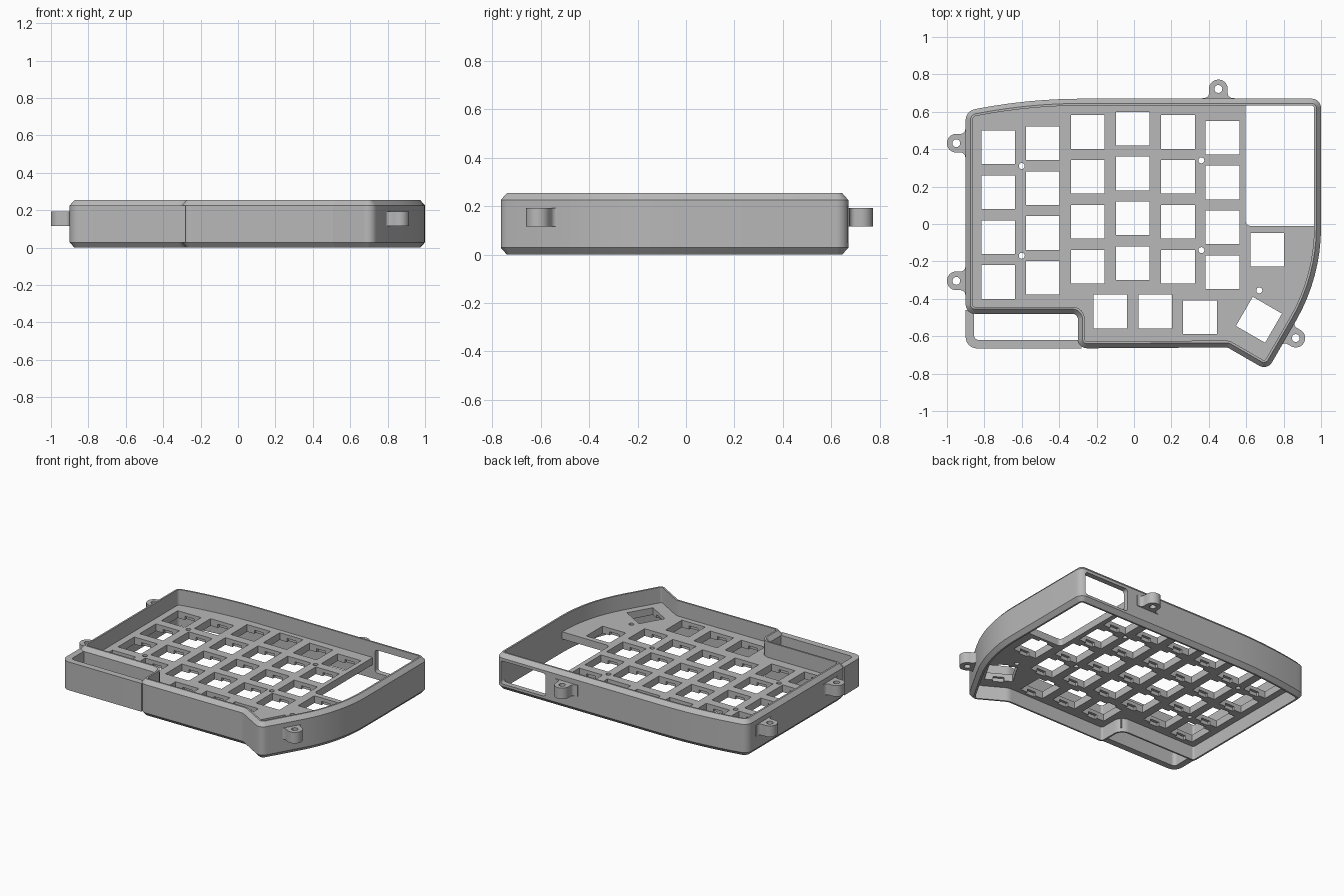
import bpy, bmesh, math
from mathutils import Vector, Matrix

if "Cube" in bpy.data.objects:
    bpy.data.objects.remove(bpy.data.objects["Cube"])

GREY = (0.48, 0.48, 0.48, 1)
mat = bpy.data.materials.new("plain grey plastic")
mat.diffuse_color = GREY
mat.use_nodes = True
mat.node_tree.nodes["Principled BSDF"].inputs["Base Color"].default_value = GREY


def rounded(corners, segs=8):
    """Outline through (x, y, radius) corners with arcs at each one."""
    out = []
    n = len(corners)
    for i, (x, y, r) in enumerate(corners):
        p = Vector((x, y))
        a = (Vector(corners[i - 1][:2]) - p).normalized()
        b = (Vector(corners[(i + 1) % n][:2]) - p).normalized()
        if r == 0:
            out.append(p)
            continue
        half = a.angle(b) / 2
        mid = p + (a + b).normalized() * (r / math.sin(half))
        start = p + a * (r / math.tan(half)) - mid
        end = p + b * (r / math.tan(half)) - mid
        turn = math.atan2(start.x * end.y - start.y * end.x, start.dot(end))
        for k in range(segs + 1):
            out.append(mid + Matrix.Rotation(turn * k / segs, 2) @ start)
    return out


def inset(pts, d):
    """Move a counter-clockwise outline inward by d."""
    out = []
    for i, p in enumerate(pts):
        e1 = (p - pts[i - 1]).normalized()
        e2 = (pts[(i + 1) % len(pts)] - p).normalized()
        n1, n2 = Vector((-e1.y, e1.x)), Vector((-e2.y, e2.x))
        out.append(p + (n1 + n2) * (d / (1 + n1.dot(n2))))
    return out


def place(pts, x, y, angle=0):
    rot = Matrix.Rotation(angle, 2)
    return [rot @ Vector(p) + Vector((x, y)) for p in pts]


def circle(r, n=24):
    return [Vector((r * math.cos(math.tau * k / n), r * math.sin(math.tau * k / n)))
            for k in range(n)]


def add_object(name, mesh):
    ob = bpy.data.objects.new(name, mesh)
    bpy.context.collection.objects.link(ob)
    mesh.materials.clear()
    mesh.materials.append(mat)
    return ob


def flat_part(name, loops, z0, z1):
    """Extrude a filled outline; the further loops are holes."""
    cu = bpy.data.curves.new(name, 'CURVE')
    cu.dimensions = '2D'
    cu.fill_mode = 'BOTH'
    cu.extrude = (z1 - z0) / 2
    for loop in loops:
        sp = cu.splines.new('POLY')
        sp.points.add(len(loop) - 1)
        for point, p in zip(sp.points, loop):
            point.co = (p[0], p[1], 0, 1)
        sp.use_cyclic_u = True
    tmp = bpy.data.objects.new("helper", cu)
    bpy.context.collection.objects.link(tmp)
    deps = bpy.context.evaluated_depsgraph_get()
    mesh = bpy.data.meshes.new_from_object(tmp.evaluated_get(deps))
    bpy.data.objects.remove(tmp)
    bm = bmesh.new()
    bm.from_mesh(mesh)
    bmesh.ops.translate(bm, verts=bm.verts, vec=(0, 0, (z0 + z1) / 2))
    bmesh.ops.remove_doubles(bm, verts=bm.verts, dist=0.0001)
    bmesh.ops.recalc_face_normals(bm, faces=bm.faces)
    for f in bm.faces:
        f.smooth = False
    bm.to_mesh(mesh)
    bm.free()
    mesh.name = name
    return add_object(name, mesh)


def smooth(ob):
    bpy.ops.object.select_all(action='DESELECT')
    ob.select_set(True)
    bpy.context.view_layer.objects.active = ob
    bpy.ops.object.shade_smooth_by_angle(angle=math.radians(25))


# Case outline, counter-clockwise
outline = rounded([
    (-0.9, -0.48, 0.05), (-0.3, -0.48, 0.03), (-0.3, -0.665, 0.05),
    (0.5, -0.66, 0.04), (0.713, -0.783, 0.05), (1.0, -0.285, 1.0),
    (1.0, 0.67, 0.05), (-0.55, 0.67, 3.0), (-0.9, 0.605, 0.06)])

# Outer wall: chamfered section swept round the outline
section = [(0.025, 0), (0, 0.028), (0, 0.225), (0.025, 0.253), (0.037, 0.253), (0.037, 0)]
bm = bmesh.new()
rings = [[bm.verts.new((p.x, p.y, z)) for p in inset(outline, d)] for d, z in section]
for i, ring in enumerate(rings):
    nxt = rings[(i + 1) % len(rings)]
    for k in range(len(ring)):
        m = (k + 1) % len(ring)
        bm.faces.new((ring[k], ring[m], nxt[m], nxt[k]))
bmesh.ops.recalc_face_normals(bm, faces=bm.faces)
mesh = bpy.data.meshes.new("case_wall")
bm.to_mesh(mesh)
bm.free()
wall = add_object("case_wall", mesh)

# Port window through the back wall
cutter = flat_part("window_cutter", [rounded([
    (0.615, 0.045, 0.02), (0.962, 0.045, 0.02), (0.962, 0.205, 0.02), (0.615, 0.205, 0.02)])],
    -0.1, 0.1)
cutter.rotation_euler.x = math.pi / 2
cutter.location.y = 0.66
cutter.hide_render = True
mod = wall.modifiers.new("window", 'BOOLEAN')
mod.operation = 'DIFFERENCE'
mod.solver = 'EXACT'
mod.object = cutter
bpy.context.view_layer.objects.active = wall
bpy.ops.object.modifier_apply(modifier=mod.name)
bpy.data.objects.remove(cutter)
smooth(wall)

# Switch positions: six staggered columns and a thumb cluster
columns = [(-0.725, 0.41), (-0.487, 0.432), (-0.247, 0.492),
           (-0.007, 0.51), (0.235, 0.492), (0.473, 0.462)]
keys = [(x, top - 0.24 * row, 0) for x, top in columns for row in range(4)]
keys += [(-0.127, -0.468, 0), (0.113, -0.468, 0), (0.353, -0.498, 0),
         (0.668, -0.512, math.radians(-30)), (0.713, -0.137, 0)]

H, N, D = 0.09, 0.035, 0.108   # half hole, half notch width, notch reach
square = [(-H, -H), (H, -H), (H, H), (-H, H)]
notched = [(-H, -H), (-N, -H), (-N, -D), (N, -D), (N, -H), (H, -H),
           (H, H), (N, H), (N, D), (-N, D), (-N, H), (-H, H)]

# Plate edge sits inside the wall and steps around the open controller bay
edge = inset(outline, 0.03)
right = [p for p in edge if p.x > 0.9 and p.y > -0.02]
bay = rounded([(0.97, -0.01, 0), (0.597, -0.01, 0.025), (0.597, 0.64, 0)])
first = edge.index(right[0])
plate_edge = edge[:first] + bay + edge[first + len(right):]
screws = [place(circle(0.016), x, y) for x, y in
          [(-0.6, 0.31), (-0.6, -0.17), (0.36, 0.34), (0.36, -0.14), (0.67, -0.355)]]

# Plate in two layers: plain holes above, clip notches below
for name, hole, z0, z1 in [("plate_top", square, 0.12, 0.145),
                           ("plate_underside", notched, 0.095, 0.12)]:
    flat_part(name, [plate_edge] + [place(hole, *k) for k in keys] + screws, z0, z1)

# Open corner frame at the front
frame = flat_part("corner_frame", [
    rounded([(-0.9, -0.665, 0.06), (-0.28, -0.665, 0), (-0.28, -0.46, 0), (-0.9, -0.46, 0)]),
    rounded([(-0.855, -0.62, 0.025), (-0.297, -0.62, 0), (-0.297, -0.477, 0),
             (-0.855, -0.477, 0)])], 0.028, 0.225)
smooth(frame)

# Mounting lugs with flared roots
lug = rounded([(-0.08, -0.085, 0), (-0.048, -0.085, 0), (-0.048, -0.05, 0.025),
               (0.05, -0.05, 0.0495), (0.05, 0.05, 0.0495), (-0.048, 0.05, 0.025),
               (-0.048, 0.085, 0), (-0.08, 0.085, 0)])
for name, x, y, deg in [("lug_right_back", -0.95, 0.432, 180),
                        ("lug_right_front", -0.95, -0.304, 180),
                        ("lug_back", 0.451, 0.722, 90),
                        ("lug_left_front", 0.865, -0.61, -30)]:
    a = math.radians(deg)
    smooth(flat_part(name, [place(lug, x, y, a), place(circle(0.021), x, y)], 0.115, 0.192))
